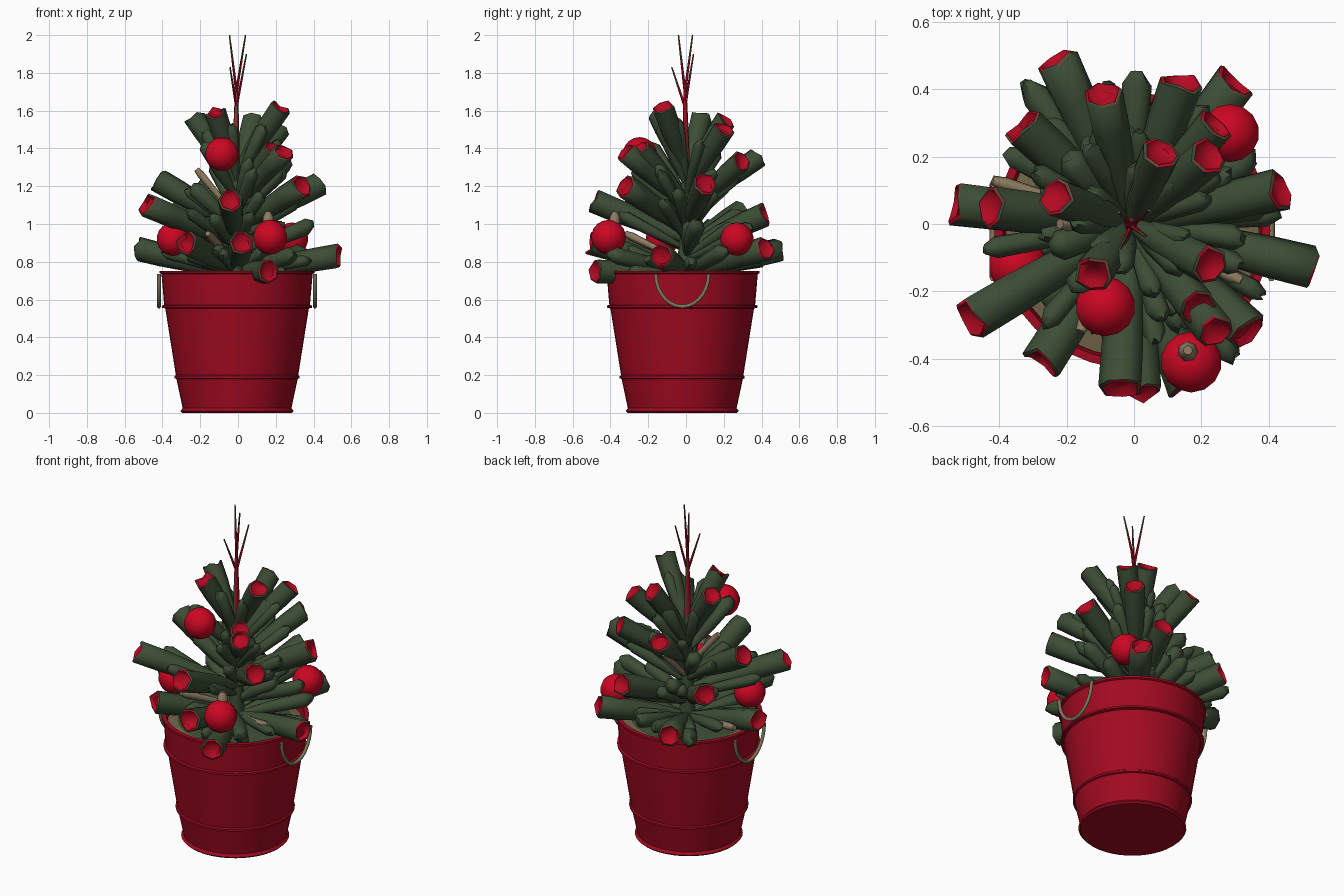
import bpy, bmesh, math, random
from mathutils import Vector

random.seed(4)
if "Cube" in bpy.data.objects:
    bpy.data.objects.remove(bpy.data.objects["Cube"], do_unlink=True)


def material(name, r, g, b):
    m = bpy.data.materials.new(name)
    m.use_nodes = True
    m.diffuse_color = (r, g, b, 1)
    bsdf = next(n for n in m.node_tree.nodes if n.type == 'BSDF_PRINCIPLED')
    bsdf.inputs["Base Color"].default_value = (r, g, b, 1)
    return m


pot_red = material("pot red", 0.36, 0.003, 0.015)
ball_red = material("bauble red", 0.6, 0.002, 0.016)
cup_red = material("branch end red", 0.46, 0.003, 0.016)
green = material("needle green", 0.045, 0.075, 0.036)
brown = material("dry brown", 0.14, 0.06, 0.035)
tan = material("twig tan", 0.27, 0.2, 0.12)
rope = material("rope olive", 0.2, 0.19, 0.1)
soil_tan = material("soil tan", 0.17, 0.13, 0.07)


def add_mesh(name, bm, mats, angle):
    bmesh.ops.recalc_face_normals(bm, faces=bm.faces)
    me = bpy.data.meshes.new(name)
    bm.to_mesh(me)
    bm.free()
    for m in mats:
        me.materials.append(m)
    ob = bpy.data.objects.new(name, me)
    bpy.context.collection.objects.link(ob)
    bpy.ops.object.select_all(action='DESELECT')
    ob.select_set(True)
    bpy.context.view_layer.objects.active = ob
    bpy.ops.object.shade_smooth_by_angle(angle=math.radians(angle))


def loft(bm, rings, mat_rule=lambda band, side: 0):
    """Bridge rings of points and cap both ends."""
    loops = [[bm.verts.new(p) for p in ring] for ring in rings]
    n = len(loops[0])
    for k in range(len(loops) - 1):
        for i in range(n):
            j = (i + 1) % n
            f = bm.faces.new((loops[k][i], loops[k][j], loops[k + 1][j], loops[k + 1][i]))
            f.material_index = mat_rule(k, i)
    bm.faces.new(loops[0][::-1])
    bm.faces.new(loops[-1]).material_index = mat_rule(len(loops) - 1, 0)


def tube_rings(a, b, profile, sides, ragged=0.0):
    """Rings along a line from a to b; profile holds (fraction, radius)."""
    axis = (b - a).normalized()
    u = axis.orthogonal().normalized()
    v = axis.cross(u)
    jag = [random.uniform(-ragged, ragged) for _ in range(sides)]
    rings = []
    for t, r in profile:
        ring = []
        for i in range(sides):
            w = 2 * math.pi * i / sides
            shift = jag[i] if t > 0.9 else 0
            ring.append(a + (b - a) * t + axis * shift + (u * math.cos(w) + v * math.sin(w)) * r)
        rings.append(ring)
    return rings


def lathe(name, profile, centre, mats, mat_rule=lambda band, side: 0, segments=40):
    bm = bmesh.new()
    rings = []
    for r, z in profile:
        rings.append([(centre[0] + r * math.cos(2 * math.pi * i / segments),
                       centre[1] + r * math.sin(2 * math.pi * i / segments), z)
                      for i in range(segments)])
    loft(bm, rings, mat_rule)
    add_mesh(name, bm, mats, 35)


def wire(name, points, radius, mat):
    cu = bpy.data.curves.new(name, 'CURVE')
    cu.dimensions = '3D'
    cu.bevel_depth = radius
    cu.bevel_resolution = 1
    cu.use_fill_caps = True
    sp = cu.splines.new('POLY')
    sp.points.add(len(points) - 1)
    for p, co in zip(sp.points, points):
        p.co = (*co, 1)
    cu.materials.append(mat)
    ob = bpy.data.objects.new(name, cu)
    bpy.context.collection.objects.link(ob)


# Bucket with two hoops and a rolled rim
POT = (-0.005, -0.02)
lathe("bucket", [(0.29, 0), (0.3, 0.01), (0.288, 0.025), (0.321, 0.18), (0.331, 0.183),
                 (0.331, 0.194), (0.324, 0.2), (0.38, 0.553), (0.398, 0.557), (0.398, 0.568),
                 (0.386, 0.572), (0.4, 0.735), (0.41, 0.74), (0.41, 0.752), (0.385, 0.752),
                 (0.37, 0.66)], POT, [pot_red])
# Soil ring with a green mound in the middle
lathe("soil", [(0.37, 0.67), (0.376, 0.705), (0.32, 0.715), (0.05, 0.745)], POT,
      [soil_tan, green], lambda band, side: int(band > 1))

# Rope handles on both sides
for side, label in ((1, "left"), (-1, "right")):
    arc = [(POT[0] + side * 0.413, POT[1] + 0.14 * math.cos(math.pi * i / 14),
            0.735 - 0.172 * math.sin(math.pi * i / 14)) for i in range(15)]
    wire("handle_" + label, arc, 0.011, rope)

# Trunk
bm = bmesh.new()
loft(bm, tube_rings(Vector((-0.01, 0, 0.66)), Vector((-0.01, 0, 1.5)), [(0, 0.05), (1, 0.012)], 8))
add_mesh("trunk", bm, [green], 60)

# Large branches, given by the centre of each tip
TIPS = [(-0.23, 0.49, 0.86), (-0.09, 0.38, 1.35), (0.14, 0.42, 1.05), (0.3, 0.42, 0.87),
        (-0.33, 0.29, 1.06), (0.24, 0.29, 1.33), (0.08, 0.21, 1.55), (0.22, 0.2, 1.5),
        (-0.23, 0.08, 1.56), (-0.42, 0.05, 1.23), (-0.53, 0.06, 0.87), (0.43, 0.1, 1.21),
        (0.53, -0.13, 0.83), (0.22, -0.12, 1.61), (-0.12, -0.15, 1.59), (-0.48, -0.28, 1.1),
        (-0.27, -0.41, 0.9), (-0.04, -0.48, 1.12), (0.02, -0.5, 0.9), (0.16, -0.48, 0.75),
        (0.24, -0.32, 1.38), (0.34, -0.32, 1.2), (0.19, -0.25, 1.4)]


def trunk_point(tip):
    drop = 0.1 + 0.28 * (tip.z - 0.75)
    return Vector((-0.01, 0, max(0.74, tip.z - drop)))


def end_colour(band, side):
    """Green outside, a mottled lip and a red hollow."""
    if band == 3:
        return (2, 1, 0)[side % 3]
    return int(band > 3)


def branchlet(name, tip, radius):
    bm = bmesh.new()
    loft(bm, tube_rings(trunk_point(tip), tip, [(0, 0.012), (0.45, radius * 0.85),
                                                (0.92, radius), (1, radius * 0.45)], 6, 0.012))
    add_mesh(name, bm, [green], 62)


for n, co in enumerate(TIPS):
    tip = Vector(co)
    root = trunk_point(tip)
    size = 0.066 if tip.z < 1.3 else 0.059
    bm = bmesh.new()
    loft(bm, tube_rings(root, tip, [(0, 0.02), (0.4, size * 0.8), (0.75, size * 0.97),
                                    (1, size), (1.01, size * 0.84), (0.97, size * 0.62)], 7, 0.014),
         end_colour)
    add_mesh(f"branch_{n + 1:02d}", bm, [green, cup_red, brown], 62)
    # Thinner shoots beside each branch
    for k, turn in enumerate((-0.33, 0.3)):
        w = math.atan2(tip.y, tip.x) + turn + random.uniform(-0.08, 0.08)
        reach = math.hypot(tip.x, tip.y) * random.uniform(0.62, 0.82)
        rise = root.z + (tip.z - root.z) * random.uniform(0.6, 0.85)
        branchlet(f"shoot_{n + 1:02d}_{k + 1}",
                  Vector((reach * math.cos(w), reach * math.sin(w), rise)),
                  random.uniform(0.03, 0.04))

# Filler branches without cut ends
for n, co in enumerate([(-0.32, 0.42, 0.82), (0.4, 0.06, 1.0), (0.01, 0.45, 0.87),
                        (0.3, -0.4, 0.84), (0.36, 0.2, 0.86), (-0.17, -0.19, 1.42),
                        (0.2, 0.35, 0.98), (-0.27, 0.14, 1.0), (-0.1, 0.29, 1.06),
                        (-0.2, 0.2, 1.22), (0.24, 0.03, 1.0), (-0.24, -0.07, 1.2)]):
    branchlet(f"filler_{n + 1}", Vector(co), 0.046)

# Baubles; only the front one shows a tan cap
BAUBLES = [(0.17, -0.41, 0.93, 0.092), (-0.085, -0.245, 1.37, 0.09),
           (-0.345, -0.125, 0.92, 0.088), (0.285, 0.27, 0.92, 0.088)]
for n, (x, y, z, r) in enumerate(BAUBLES):
    bm = bmesh.new()
    bmesh.ops.create_uvsphere(bm, u_segments=14, v_segments=9, radius=r)
    bmesh.ops.translate(bm, verts=bm.verts, vec=(x, y, z))
    add_mesh(f"bauble_{n + 1}", bm, [ball_red], 60)
bm = bmesh.new()
loft(bm, tube_rings(Vector((0.16, -0.38, 1.0)), Vector((0.16, -0.375, 1.065)),
                    [(0, 0.032), (0.6, 0.028), (1, 0.014)], 7))
add_mesh("bauble_cap", bm, [tan], 60)

# Bare twigs showing between the branches
for n, co in enumerate([(-0.22, 0.0, 1.29), (-0.16, -0.32, 0.95), (-0.42, 0.13, 0.82),
                        (0.32, -0.17, 0.82), (-0.01, 0.23, 1.2)]):
    tip = Vector(co)
    bm = bmesh.new()
    loft(bm, tube_rings(trunk_point(tip), tip, [(0, 0.012), (0.9, 0.022), (1, 0.015)], 6))
    add_mesh(f"bare_twig_{n + 1}", bm, [tan], 60)

# Leader at the top: red stem splitting into fine brown tips
fork = Vector((-0.008, -0.005, 1.72))
bm = bmesh.new()
loft(bm, tube_rings(Vector((-0.01, 0, 1.35)), fork, [(0, 0.02), (0.5, 0.015), (1, 0.008)], 6),
     lambda band, side: int(side % 3 == 0))
add_mesh("leader_stem", bm, [pot_red, brown], 60)
for n, co in enumerate([(-0.045, 0.035, 2.0), (0.04, -0.04, 2.0),
                        (0.045, 0.04, 1.9), (-0.042, -0.075, 1.83)]):
    tip = Vector(co)
    start = fork - Vector((0, 0, 0.02 if n < 2 else 0.1))
    bm = bmesh.new()
    loft(bm, tube_rings(start, tip, [(0, 0.008), (0.55, 0.006), (1, 0.004)], 5),
         lambda band, side: band)
    add_mesh(f"leader_tip_{n + 1}", bm, [pot_red, brown, tan], 60)
